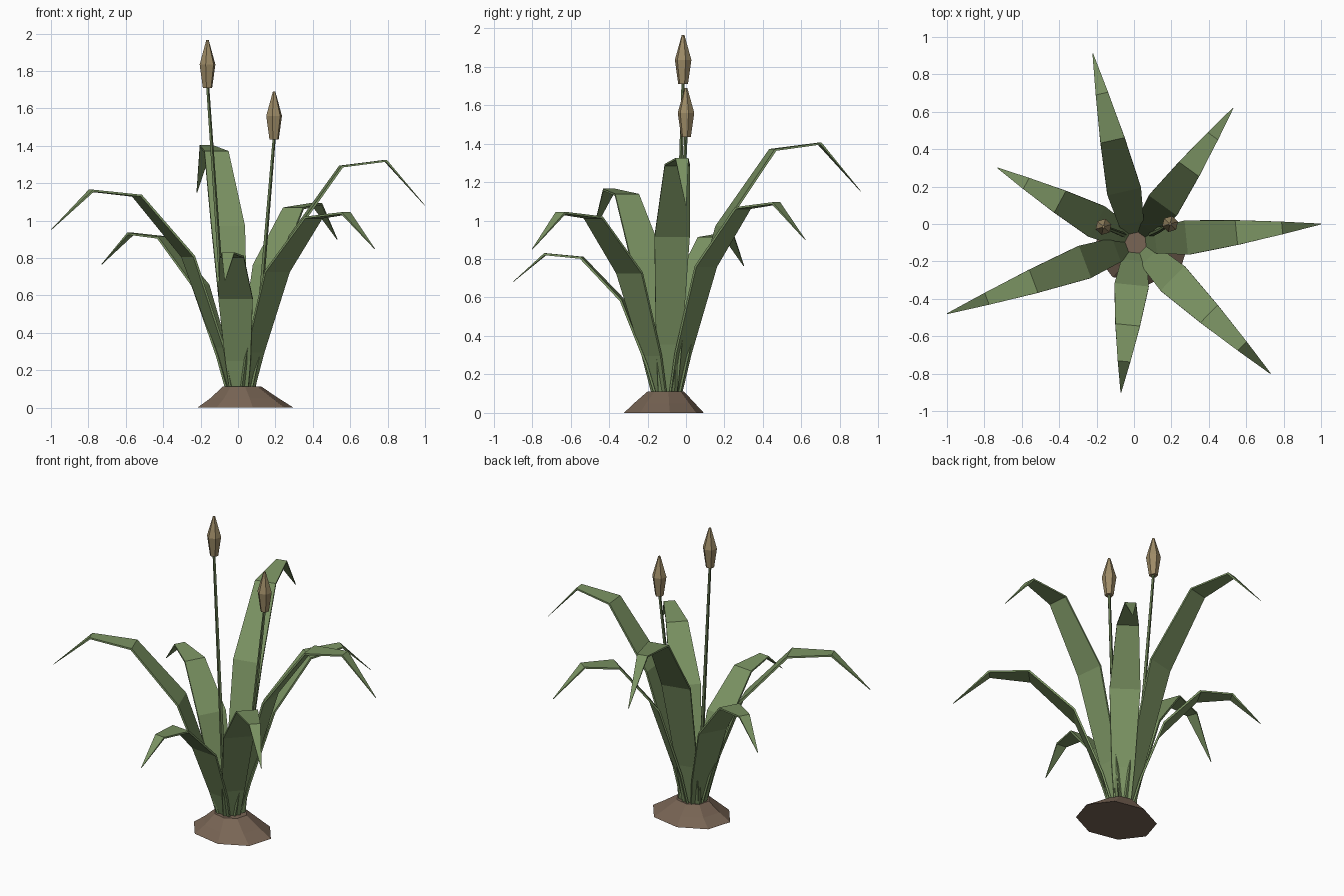
import bpy, bmesh, math
from mathutils import Vector

if "Cube" in bpy.data.objects:
    bpy.data.objects.remove(bpy.data.objects["Cube"])


def material(name, rgb):
    m = bpy.data.materials.new(name)
    m.diffuse_color = (*rgb, 1)
    m.use_nodes = True
    m.node_tree.nodes["Principled BSDF"].inputs["Base Color"].default_value = m.diffuse_color
    return m


LEAF = material("leaf_green", (0.20, 0.295, 0.125))
STEM = material("stem_green", (0.13, 0.19, 0.08))
HEAD = material("seed_tan", (0.34, 0.26, 0.135))
SOIL = material("soil_brown", (0.19, 0.13, 0.09))


def finish(name, bm, mat):
    bmesh.ops.recalc_face_normals(bm, faces=bm.faces)
    me = bpy.data.meshes.new(name)
    bm.to_mesh(me)
    bm.free()
    me.materials.append(mat)
    ob = bpy.data.objects.new(name, me)
    bpy.context.collection.objects.link(ob)
    return ob


def loft(name, rings, mat):
    """Skin a list of closed rings and cap both ends."""
    bm = bmesh.new()
    loops = [[bm.verts.new(p) for p in ring] for ring in rings]
    n = len(loops[0])
    for a, b in zip(loops, loops[1:]):
        for i in range(n):
            j = (i + 1) % n
            bm.faces.new((a[i], a[j], b[j], b[i]))
    bm.faces.new(loops[0][::-1])
    bm.faces.new(loops[-1])
    return finish(name, bm, mat)


def circle(c, rx, ry, n, turn=0.0):
    return [(c[0] + rx * math.cos(turn + math.tau * i / n),
             c[1] + ry * math.sin(turn + math.tau * i / n), c[2]) for i in range(n)]


# Arching leaves: shared profile of (reach, height, half width), scaled per leaf
CENTRE = Vector((0.01, -0.10, 0))
Z0 = 0.095
PROFILE = [(0, 0, 0.05), (0.06, 0.215, 0.068), (0.235, 0.67, 0.092),
           (0.52, 0.975, 0.066), (0.775, 1.0, 0.034), (1.0, None, 0.002)]
THICK = 0.006


def leaf(name, x, y, peak, tip_z):
    out = (Vector((x, y, 0)) - CENTRE).normalized()
    side = Vector((-out.y, out.x, 0))
    start = CENTRE + out * 0.055
    reach = (Vector((x, y, 0)) - start).length
    pts = []
    for r, h, w in PROFILE:
        z = tip_z if h is None else Z0 + h * (peak - Z0)
        pts.append(start + out * (r * reach) + Vector((0, 0, z)))
    rings = []
    for i, p in enumerate(pts):
        along = (pts[min(i + 1, len(pts) - 1)] - pts[max(i - 1, 0)]).normalized()
        up = along.cross(side).normalized()
        w = PROFILE[i][2]
        t = THICK if i < len(pts) - 1 else 0.001
        rings.append([p + side * w + up * t, p - side * w + up * t,
                      p - side * w - up * t, p + side * w - up * t])
    loft(name, rings, LEAF)


for i, spec in enumerate([(-0.22, 0.91, 1.40, 1.15), (0.53, 0.62, 1.09, 0.90),
                          (1.0, 0.0, 1.32, 1.08), (0.73, -0.80, 1.04, 0.85),
                          (-0.07, -0.90, 0.825, 0.68), (-1.0, -0.48, 1.16, 0.95),
                          (-0.73, 0.30, 0.93, 0.765)]):
    leaf(f"leaf_{i + 1}", *spec)


# Flower stems, each topped with a pointed seed head
def stalk(tag, base, mid, top):
    loft(f"stem_{tag}", [circle(base, 0.015, 0.015, 5), circle(mid, 0.012, 0.012, 5),
                         circle(top, 0.009, 0.009, 5)], STEM)
    x, y, z = top
    z -= 0.01
    loft(f"seed_head_{tag}", [circle((x, y, z + h), r, r, 6, 0.3) for h, r in
                              ((0, 0.026), (0.125, 0.044), (0.255, 0.007))], HEAD)


stalk("tall", (-0.05, -0.06, 0.09), (-0.10, -0.04, 0.80), (-0.163, -0.015, 1.72))
stalk("short", (0.08, -0.06, 0.09), (0.135, -0.035, 0.75), (0.193, 0.0, 1.445))

# Low mound of soil
loft("soil_mound", [circle((0.04, -0.115, 0), 0.26, 0.21, 8, 0.15),
                    circle((0.035, -0.112, 0.05), 0.185, 0.16, 8, 0.15),
                    circle((0.022, -0.105, 0.112), 0.105, 0.095, 8, 0.15)], SOIL)
